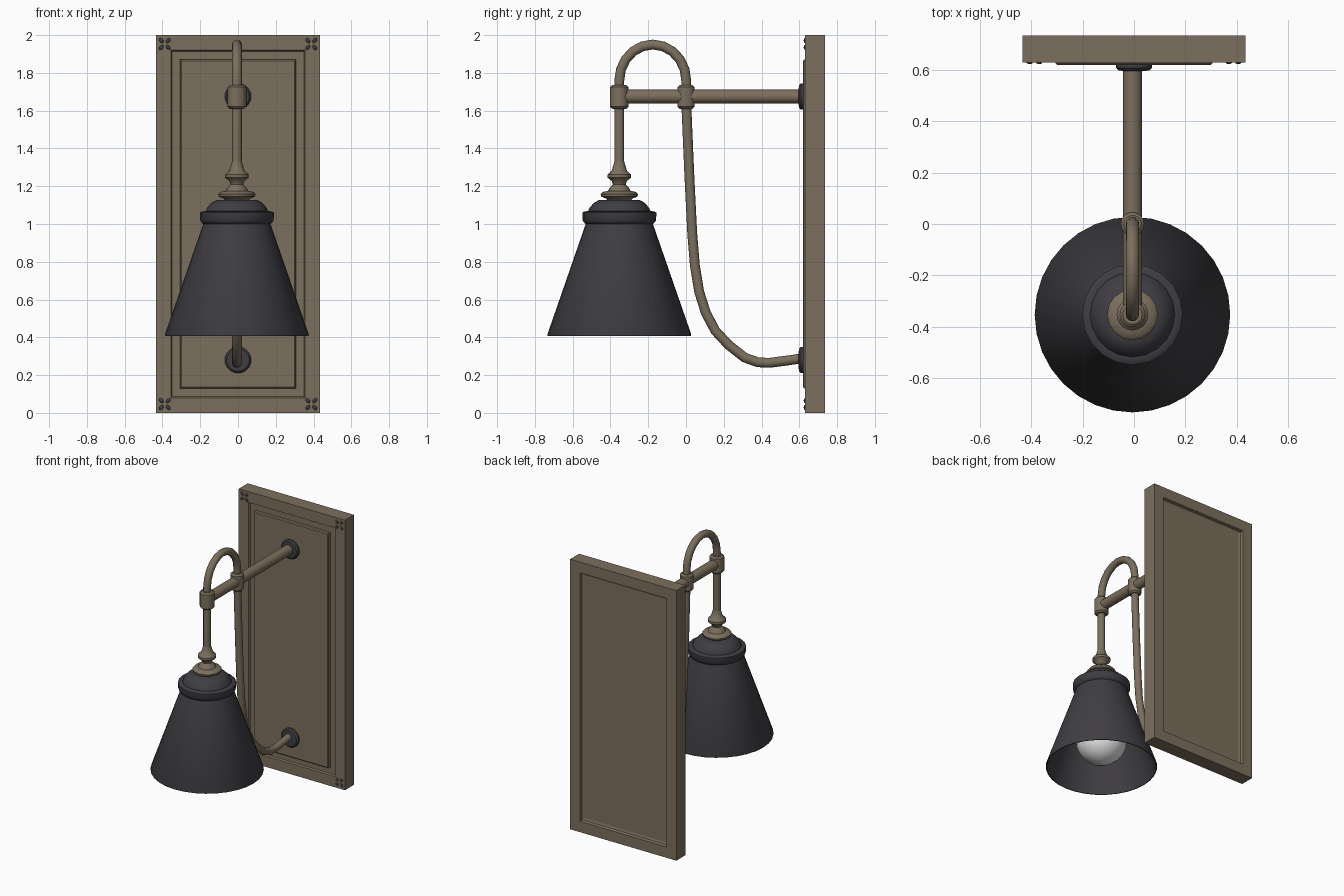
import bpy, bmesh, math
from mathutils import Matrix, Vector

if "Cube" in bpy.data.objects:
    bpy.data.objects.remove(bpy.data.objects["Cube"])


def material(name, rgb):
    m = bpy.data.materials.new(name)
    m.diffuse_color = (*rgb, 1)
    m.use_nodes = True
    m.node_tree.nodes["Principled BSDF"].inputs["Base Color"].default_value = m.diffuse_color
    return m


BRONZE = material("aged bronze", (0.2, 0.16, 0.11))
DARK = material("dark iron", (0.05, 0.047, 0.054))
WHITE = material("bulb white", (0.8, 0.8, 0.8))
CX, CY = -0.006, -0.353   # vertical axis of the lamp head


def finish(name, bm, mat, smooth=True):
    bmesh.ops.recalc_face_normals(bm, faces=bm.faces[:])
    me = bpy.data.meshes.new(name)
    bm.to_mesh(me)
    bm.free()
    ob = bpy.data.objects.new(name, me)
    bpy.context.collection.objects.link(ob)
    me.materials.append(mat)
    if smooth:
        bpy.ops.object.select_all(action='DESELECT')
        ob.select_set(True)
        bpy.context.view_layer.objects.active = ob
        bpy.ops.object.shade_smooth_by_angle(angle=math.radians(40))
    return ob


def skin(name, rings, mat, smooth=True, closed=False):
    """Bridge equal rings of points; cap the ends unless closed."""
    bm = bmesh.new()
    vs = [[bm.verts.new(p) for p in r] for r in rings]
    n = len(vs[0])
    pairs = list(zip(vs, vs[1:])) + ([(vs[-1], vs[0])] if closed else [])
    for a, b in pairs:
        for i in range(n):
            j = (i + 1) % n
            bm.faces.new((a[i], a[j], b[j], b[i]))
    if not closed:
        bm.faces.new(vs[0])
        bm.faces.new(vs[-1])
    return finish(name, bm, mat, smooth)


def lathe(name, profile, mat, origin, sides=16, axis='Z', closed=False):
    """Spin (radius, distance along axis) points."""
    rot = Matrix.Rotation(math.pi / 2, 3, 'X') if axis == '-Y' else Matrix.Identity(3)
    turn = [2 * math.pi * i / sides for i in range(sides)]
    rings = [[Vector(origin) + rot @ Vector((r * math.cos(a), r * math.sin(a), h))
              for a in turn] for r, h in profile]
    return skin(name, rings, mat, closed=closed)


def tube(name, path, radius, mat, sides=12):
    """Round tube along (y, z) points in the plane x = CX."""
    pts = [Vector((CX, y, z)) for y, z in path]
    rings = []
    for i, p in enumerate(pts):
        t = (pts[min(i + 1, len(pts) - 1)] - pts[max(i - 1, 0)]).normalized()
        side = Vector((1, 0, 0))
        up = t.cross(side)
        rings.append([p + radius * (math.cos(a) * side + math.sin(a) * up)
                      for a in (2 * math.pi * k / sides for k in range(sides))])
    return skin(name, rings, mat)


# Wall plate: rectangular rings from the recessed back to the raised front panel
plate = [(0.1, 0.71), (0.085, 0.715), (0.08, 0.735), (0.0, 0.735), (0.0, 0.63),
         (0.08, 0.63), (0.086, 0.642), (0.128, 0.642), (0.13, 0.626), (0.136, 0.62)]
skin("wall_plate", [[(sx * (0.435 - d), y, 1 + sz * (1 - d))
                     for sx, sz in ((-1, -1), (1, -1), (1, 1), (-1, 1))]
                    for d, y in plate], BRONZE, smooth=False)

# Corner ornaments: four small petals on each plate corner
bm = bmesh.new()
for sx in (-1, 1):
    for z in (0.047, 1.953):
        for k in range(4):
            a = math.pi / 4 + k * math.pi / 2
            m = (Matrix.Translation((sx * 0.388 + 0.026 * math.cos(a), 0.629, z + 0.026 * math.sin(a)))
                 @ Matrix.Rotation(-a, 4, 'Y') @ Matrix.Diagonal((0.015, 0.006, 0.01, 1)))
            bmesh.ops.create_uvsphere(bm, u_segments=8, v_segments=5, radius=1, matrix=m)
finish("corner_petals", bm, DARK)

# Wall rosettes
for label, z in (("upper", 1.675), ("lower", 0.28)):
    lathe(label + "_rosette", [(0.07, 0), (0.07, 0.022), (0.06, 0.032), (0.035, 0.034)],
          DARK, (0, 0.63, z), 20, '-Y')

# Horizontal arm
tube("horizontal_arm", [(CY, 1.675), (0.61, 1.675)], 0.037, BRONZE)

# Curved tube: stem, arch over the arm, long drop and sweep back to the wall
arch = [(-0.176 - 0.177 * math.cos(math.pi * k / 10), 1.76 + 0.19 * math.sin(math.pi * k / 10))
        for k in range(11)]
sweep = [(0.003, 1.6), (0.018, 1.25), (0.033, 0.95), (0.047, 0.78), (0.07, 0.64),
         (0.105, 0.53), (0.155, 0.435), (0.225, 0.36), (0.31, 0.293), (0.38, 0.268),
         (0.44, 0.265), (0.52, 0.275), (0.61, 0.288)]
tube("curved_tube", [(CY, 1.2)] + arch + sweep, 0.026, BRONZE)

# Collars where the tube crosses the arm
for label, y, r in (("front", CY, 0.05), ("middle", 0.0, 0.046)):
    lathe(label + "_collar", [(r - 0.012, -0.063), (r, -0.052), (r, 0.052), (r - 0.012, 0.063)],
          BRONZE, (CX, y, 1.673), 14)

# Turned finial on top of the shade
lathe("turned_finial", [(0.06, 1.12), (0.07, 1.135), (0.096, 1.145), (0.099, 1.158), (0.088, 1.17),
                        (0.06, 1.175), (0.052, 1.19), (0.034, 1.21), (0.04, 1.228), (0.062, 1.245),
                        (0.062, 1.262), (0.04, 1.283), (0.032, 1.31), (0.026, 1.33)],
      BRONZE, (CX, CY, 0), 16)

# Shade cap with rolled collar
lathe("shade_cap", [(0.165, 0.995), (0.183, 1.003), (0.195, 1.02), (0.196, 1.06), (0.185, 1.067),
                    (0.165, 1.068), (0.158, 1.085), (0.135, 1.112), (0.105, 1.128)],
      DARK, (CX, CY, 0), 20)

# Thin conical shade, open at the bottom
lathe("lamp_shade", [(0.381, 0.415), (0.178, 1.0), (0.17, 1.0), (0.371, 0.415), (0.373, 0.408), (0.379, 0.408)],
      DARK, (CX, CY, 0), 32, closed=True)

# Bulb and socket inside the shade
globe = [(0.175 * math.sin(a), 0.62 - 0.175 * math.cos(a))
         for a in (math.radians(4 + 14 * k) for k in range(11))]
lathe("bulb", globe + [(0.06, 0.83), (0.05, 0.88)], WHITE, (CX, CY, 0), 24)
lathe("bulb_socket", [(0.06, 0.86), (0.06, 1.0)], BRONZE, (CX, CY, 0), 16)
